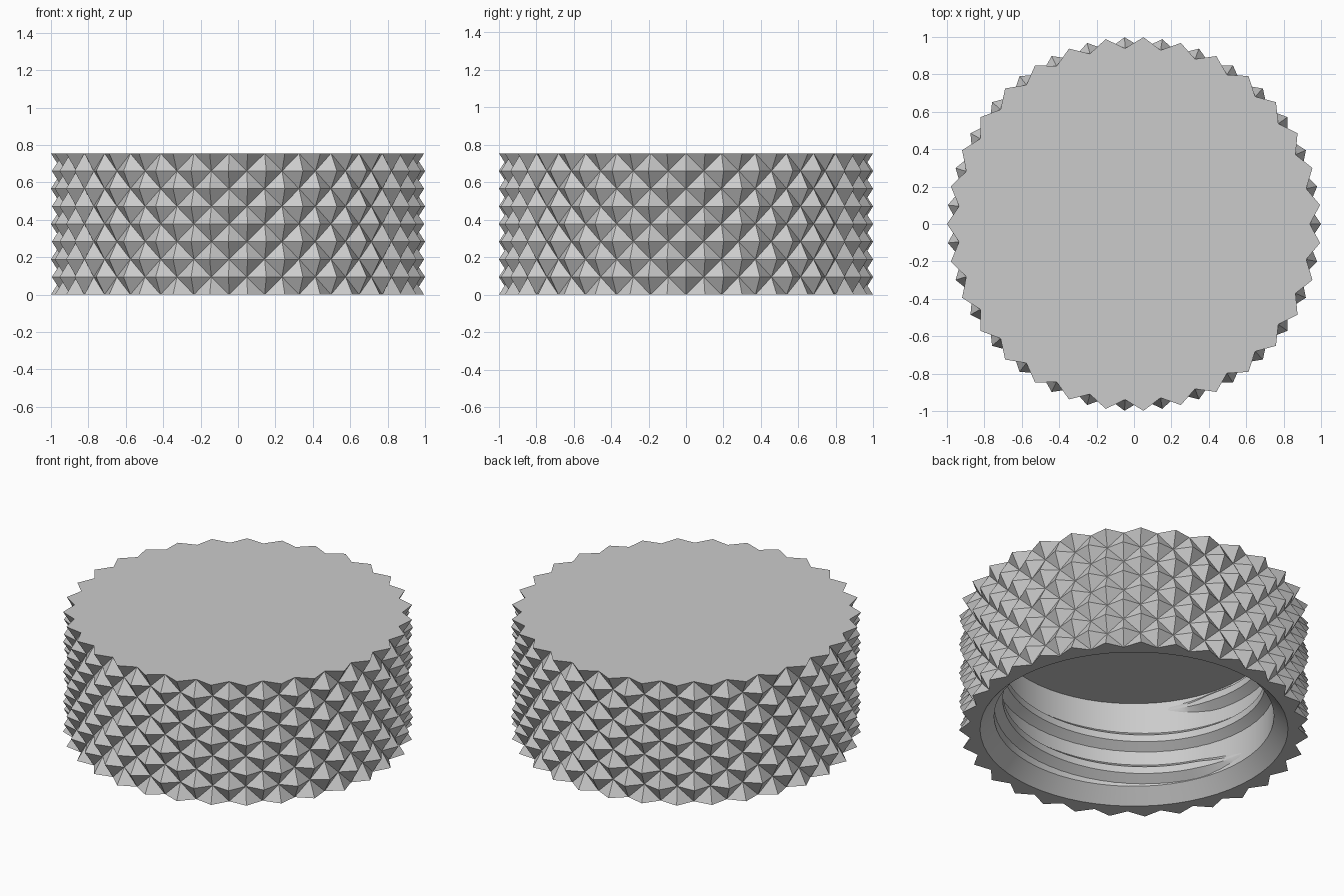
import bpy, bmesh, math

if "Cube" in bpy.data.objects:
    bpy.data.objects.remove(bpy.data.objects["Cube"])

TEETH = 31            # pyramids around one row
COLS = TEETH * 2      # staggered columns
ROWS = 8
HEIGHT = 0.755
R_PEAK, R_VALLEY = 1.0, 0.94
R_BORE, R_MOUTH = 0.80, 0.88
Z_BORE, Z_CEILING = 0.085, 0.63

grey = bpy.data.materials.new("light_grey")
grey.diffuse_color = (0.6, 0.6, 0.6, 1)
grey.use_nodes = True
grey.node_tree.nodes["Principled BSDF"].inputs["Base Color"].default_value = grey.diffuse_color


def polar(r, a, z):
    return (r * math.cos(a), r * math.sin(a), z)


def finish(bm, name, angle):
    bmesh.ops.recalc_face_normals(bm, faces=bm.faces)
    mesh = bpy.data.meshes.new(name)
    bm.to_mesh(mesh)
    bm.free()
    mesh.materials.append(grey)
    obj = bpy.data.objects.new(name, mesh)
    bpy.context.collection.objects.link(obj)
    bpy.ops.object.select_all(action='DESELECT')
    obj.select_set(True)
    bpy.context.view_layer.objects.active = obj
    bpy.ops.object.shade_smooth_by_angle(angle=math.radians(angle))
    return obj


def ring(bm, radius, z):
    return [bm.verts.new(polar(radius(j), 2 * math.pi * j / COLS, z)) for j in range(COLS)]


# Cap body: knurled outside, flat top, hollow chamfered inside
bm = bmesh.new()
outer = [ring(bm, lambda j: R_PEAK if (i + j) % 2 else R_VALLEY, HEIGHT * i / ROWS)
         for i in range(ROWS + 1)]
for i in range(ROWS):
    for j in range(COLS):
        k = (j + 1) % COLS
        a, b, c, d = outer[i][j], outer[i][k], outer[i + 1][k], outer[i + 1][j]
        # fold each cell between its two valley corners
        if (i + j) % 2:
            tris = (a, b, d), (b, c, d)
        else:
            tris = (a, b, c), (a, c, d)
        for t in tris:
            bm.faces.new(t)
bm.faces.new(outer[-1])

# Underside rim, mouth chamfer, bore wall and ceiling
inner = [outer[0]] + [ring(bm, lambda j: r, z) for r, z in
                      ((R_MOUTH, 0), (R_BORE, Z_BORE), (R_BORE, Z_CEILING))]
for low, high in zip(inner, inner[1:]):
    for j in range(COLS):
        k = (j + 1) % COLS
        bm.faces.new((low[j], low[k], high[k], high[j]))
bm.faces.new(inner[-1])
finish(bm, "knurled_cap", 22)

# Screw thread: trapezoid ridge along a rising helix, tapered at both ends
PITCH, TURNS, Z_START, DEPTH = 0.21, 2.1, 0.135, 0.05
bm = bmesh.new()
steps = int(TURNS * 72)
sections = []
for s in range(steps + 1):
    turn = TURNS * s / steps
    a = math.pi + 2 * math.pi * turn
    z = Z_START + PITCH * turn
    fade = max(0.02, min(1, turn / 0.06, (TURNS - turn) / 0.06))
    crest = R_BORE - DEPTH * fade
    root = R_BORE + 0.004
    back = R_BORE + 0.03
    w, t = 0.02 + 0.045 * fade, 0.022 * fade
    sections.append([bm.verts.new(polar(r, a, z + dz)) for r, dz in
                     ((back, -w), (root, -w), (crest, -t), (crest, t), (root, w), (back, w))])
for p, q in zip(sections, sections[1:]):
    for n in range(6):
        m = (n + 1) % 6
        bm.faces.new((p[n], p[m], q[m], q[n]))
bm.faces.new(sections[0])
bm.faces.new(sections[-1])
finish(bm, "screw_thread", 30)
